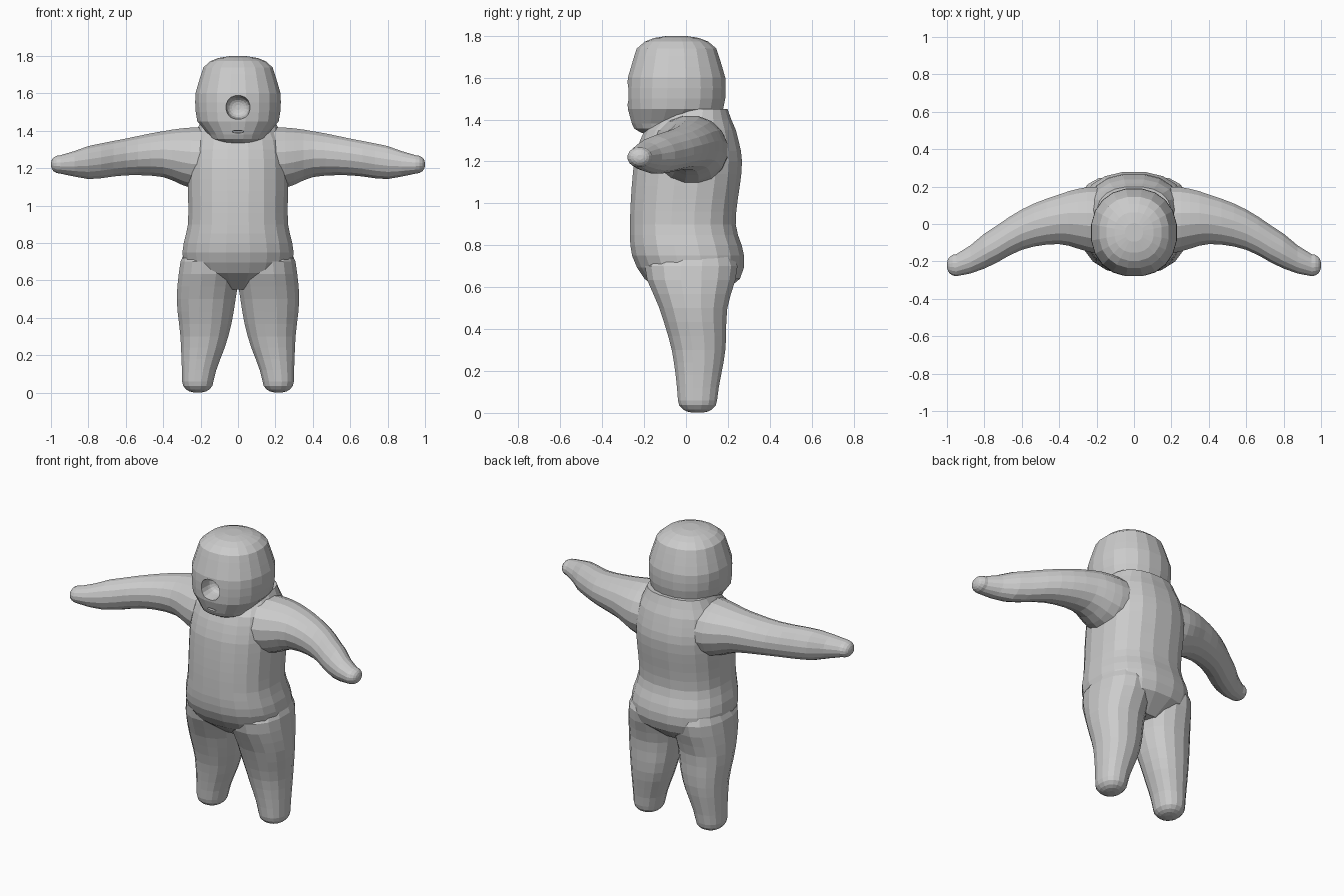
import bpy
import bmesh
from math import cos, sin, pi

if "Cube" in bpy.data.objects:
    bpy.data.objects.remove(bpy.data.objects["Cube"], do_unlink=True)

RING_SPACING = .06
COLOUR = (.6, .6, .6, 1)
grey = bpy.data.materials.new("plain grey")
grey.use_nodes = True
grey.diffuse_color = COLOUR
grey.node_tree.nodes["Principled BSDF"].inputs["Base Color"].default_value = COLOUR


def signed_power(value, exponent):
    return abs(value) ** exponent * (1 if value >= 0 else -1)


def spline(before, start, end, after, f):
    """Smooth curve value between start and end."""
    slope_in = (end - before) / 2
    slope_out = (after - start) / 2
    rise = end - start
    return start + f * (slope_in + f * (
        3 * rise - 2 * slope_in - slope_out + f * (slope_in + slope_out - 2 * rise)))


def smooth_rings(keys):
    """Fill in evenly spaced rings between the key sections."""
    rings = []
    padded = [keys[0]] + keys + [keys[-1]]
    for before, start, end, after in zip(padded, keys, keys[1:], padded[3:]):
        steps = max(1, round((end[0] - start[0]) / RING_SPACING))
        for step in range(steps):
            f = step / steps
            ring = [spline(*values, f) for values in zip(before, start, end, after)]
            ring[0] = start[0] + f * (end[0] - start[0])
            rings.append(ring)
    return rings + [list(keys[-1])]


def dome(ring, height):
    """Shrinking rings that round off an end."""
    position, u_min, u_max, v_min, v_max = ring
    u, v = (u_min + u_max) / 2, (v_min + v_max) / 2
    result = []
    for angle in (.4, .8, 1.1, 1.4):
        size = cos(angle) ** .8
        result.append([position + height * sin(angle),
                       u + (u_min - u) * size, u + (u_max - u) * size,
                       v + (v_min - v) * size, v + (v_max - v) * size])
    return result


def loft(name, axis, keys, low=0, high=0, sides=20, roundness=2.2, flip=1):
    """Skin key sections of (position, u min, u max, v min, v max) along an axis."""
    rings = smooth_rings(keys)
    if low:
        rings = dome(rings[0], -low)[::-1] + rings
    if high:
        rings += dome(rings[-1], high)
    bm = bmesh.new()
    loops = []
    for position, u_min, u_max, v_min, v_max in rings:
        loop = []
        for i in range(sides):
            angle = 2 * pi * (i + .5) / sides
            u = signed_power(cos(angle), 2 / roundness)
            v = signed_power(sin(angle), 2 / roundness)
            point = [(u_min + u_max + (u_max - u_min) * u) / 2,
                     (v_min + v_max + (v_max - v_min) * v) / 2]
            point.insert(axis, position)
            point[0] *= flip
            loop.append(bm.verts.new(point))
        loops.append(loop)
    for near, far in zip(loops, loops[1:]):
        for i in range(sides):
            bm.faces.new((near[i - 1], near[i], far[i], far[i - 1]))
    bm.faces.new(loops[0])
    bm.faces.new(loops[-1])
    bmesh.ops.recalc_face_normals(bm, faces=bm.faces)
    mesh = bpy.data.meshes.new(name)
    bm.to_mesh(mesh)
    bm.free()
    mesh.materials.append(grey)
    part = bpy.data.objects.new(name, mesh)
    bpy.context.collection.objects.link(part)
    return part


def combine(target, other, operation):
    """Apply a boolean and discard the other part."""
    modifier = target.modifiers.new("join", "BOOLEAN")
    modifier.operation = operation
    modifier.solver = "EXACT"
    modifier.object = other
    bpy.context.view_layer.objects.active = target
    bpy.ops.object.modifier_apply(modifier=modifier.name)
    bpy.data.objects.remove(other, do_unlink=True)


def symmetric(rows):
    return [(position, -half, half, low, high) for position, half, low, high in rows]


# Torso: height, half width, front, back
body = loft("body", 2, symmetric([
    (.55, .14, -.08, .15), (.64, .27, -.2, .26), (.75, .3, -.26, .28),
    (.9, .27, -.27, .24), (1.2, .27, -.25, .27), (1.35, .25, -.2, .24),
    (1.45, .2, -.1, .2)]), roundness=2.4)

# Head with a rounded chin and crown
head = loft("head", 2, symmetric([
    (1.38, .16, -.26, .1), (1.45, .22, -.28, .18),
    (1.6, .23, -.28, .19), (1.7, .2, -.25, .16)]), low=.06, high=.1)

# Face hollow and the small slot below it
hollow = loft("face_hollow", 1, symmetric([
    (-.35, .07, 1.45, 1.6), (-.22, .06, 1.47, 1.58)]), high=.04, sides=16)
slot = loft("slot", 1, symmetric([
    (-.35, .04, 1.38, 1.41), (-.24, .03, 1.39, 1.4)]), sides=10)
combine(head, hollow, "DIFFERENCE")
combine(head, slot, "DIFFERENCE")

# Legs: height, inner, outer, front, back
leg = [(.06, .13, .3, -.04, .15), (.3, .05, .31, -.07, .19),
       (.5, .01, .33, -.13, .2), (.7, -.01, .31, -.2, .25),
       (.8, .05, .27, -.1, .2)]

# Arms: distance out, front, back, bottom, top
arm = [(.1, -.18, .2, 1.08, 1.42), (.25, -.15, .2, 1.09, 1.42),
       (.4, -.11, .16, 1.15, 1.4), (.6, -.14, .08, 1.16, 1.36),
       (.8, -.24, -.05, 1.14, 1.32), (.95, -.28, -.16, 1.17, 1.27)]

# Join everything into one skin
combine(body, head, "UNION")
for side, flip in (("left", 1), ("right", -1)):
    arm_part = loft(side + "_arm", 0, arm, high=.05, sides=16, roundness=2, flip=flip)
    leg_part = loft(side + "_leg", 2, leg, low=.06, sides=16, flip=flip)
    combine(body, arm_part, "UNION")
    combine(body, leg_part, "UNION")
